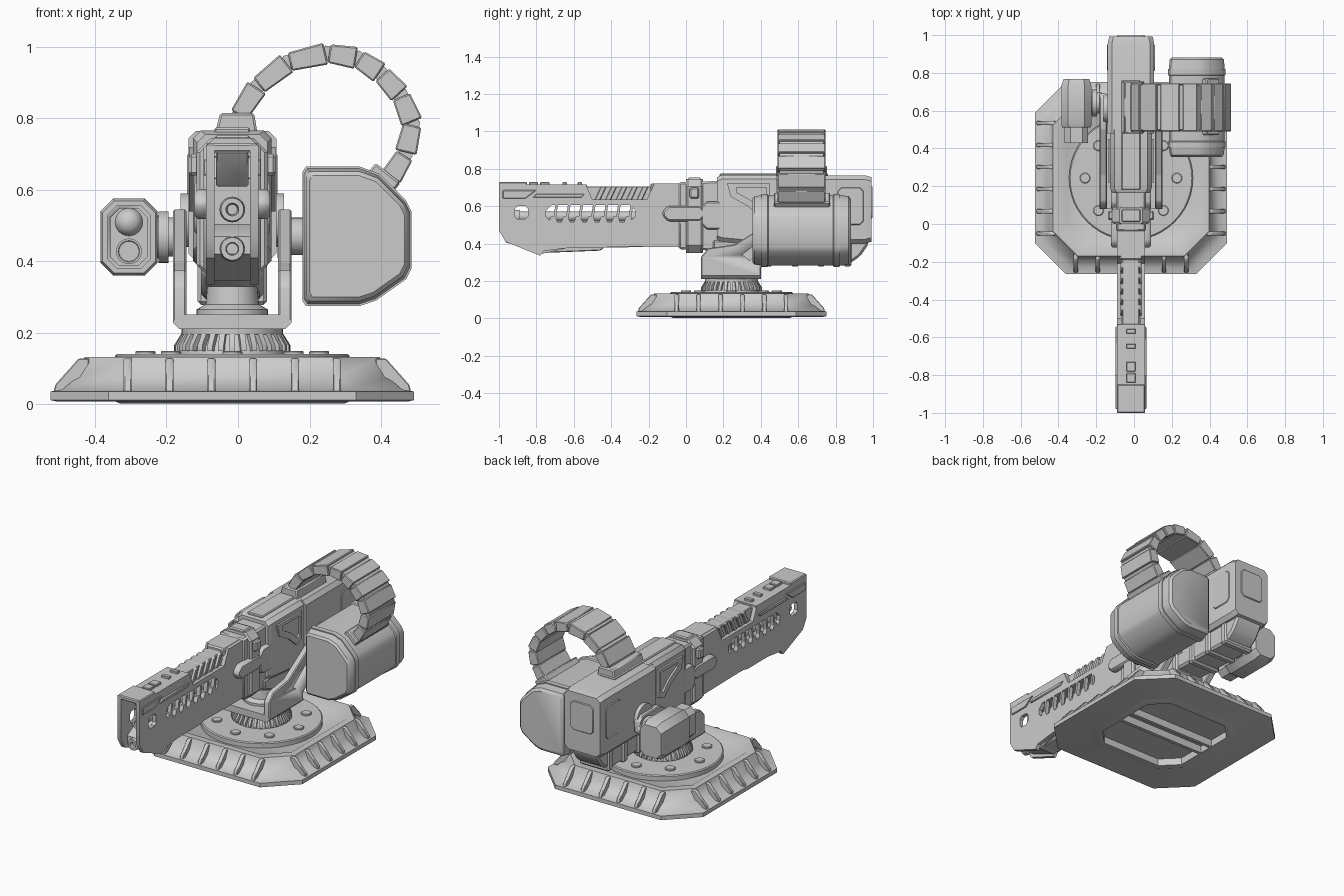
import bpy, bmesh, math
from mathutils import Matrix, Vector

cube = bpy.data.objects.get("Cube")
if cube:
    bpy.data.objects.remove(cube)

grey = bpy.data.materials.new("light_grey")
grey.use_nodes = True
grey.diffuse_color = (0.6, 0.6, 0.6, 1)
grey.node_tree.nodes["Principled BSDF"].inputs["Base Color"].default_value = (0.6, 0.6, 0.6, 1)
CX, CY = -0.016, 0.243      # turret axis


def place(axis, t, u, v):
    return {"x": (t, u, v), "y": (u, t, v), "z": (u, v, t)}[axis]


def loft(name, axis, rings, bevel=0, matrix=None):
    """Skin closed rings (t, points) along an axis and cap both ends."""
    bm = bmesh.new()
    loops = [[bm.verts.new(place(axis, t, u, v)) for u, v in pts] for t, pts in rings]
    n = len(loops[0])
    for a, b in zip(loops, loops[1:]):
        for i in range(n):
            j = (i + 1) % n
            bm.faces.new((a[i], a[j], b[j], b[i]))
    bm.faces.new(loops[0])
    bm.faces.new(loops[-1])
    bmesh.ops.recalc_face_normals(bm, faces=bm.faces)
    if bevel:
        bmesh.ops.bevel(bm, geom=list(bm.edges), offset=bevel, segments=1,
                        affect="EDGES", clamp_overlap=True)
    if matrix:
        bm.transform(matrix)
    me = bpy.data.meshes.new(name)
    bm.to_mesh(me)
    bm.free()
    me.shade_smooth()
    me.set_sharp_from_angle(angle=math.radians(35))
    me.materials.append(grey)
    ob = bpy.data.objects.new(name, me)
    bpy.context.collection.objects.link(ob)
    return ob


def prism(name, axis, pts, lo, hi, bevel=0, matrix=None):
    return loft(name, axis, [(lo, pts), (hi, pts)], bevel, matrix)


def mid(name, pts, half, bevel=0):
    """Side profile (y, z) widened evenly about the gun's centre plane."""
    return prism(name, "x", pts, CX - half, CX + half, bevel)


def rect(a, b, c, d):
    return [(a, c), (b, c), (b, d), (a, d)]


def octagon(u, v, hu, hv, c):
    return [(u - hu, v - hv + c), (u - hu + c, v - hv), (u + hu - c, v - hv), (u + hu, v - hv + c),
            (u + hu, v + hv - c), (u + hu - c, v + hv), (u - hu + c, v + hv), (u - hu, v + hv - c)]


def turned(name, axis, u, v, profile, n=32):
    ang = [2 * math.pi * i / n for i in range(n)]
    return loft(name, axis, [(t, [(u + r * math.cos(a), v + r * math.sin(a)) for a in ang])
                             for t, r in profile])


def cut(ob, cutters):
    for c in cutters:
        m = ob.modifiers.new("cut", "BOOLEAN")
        m.operation, m.solver, m.object = "DIFFERENCE", "EXACT", c
        c.hide_render = True
    dg = bpy.context.evaluated_depsgraph_get()
    me = bpy.data.meshes.new_from_object(ob.evaluated_get(dg))
    ob.modifiers.clear()
    ob.data = me
    for c in cutters:
        bpy.data.objects.remove(c)


# Base: chamfered square with hollow underside, concave wall and sunken top
base = [(.045, .285), (.003, .285), (.003, .315), (.014, .34), (.008, .49), (.012, .508), (.036, .508),
        (.042, .475), (.075, .435), (.132, .413), (.132, .375), (.11, .34)]
loft("base", "z", [(z, octagon(CX, CY, h, h, h * 0.32)) for z, h in base])
for y in (0.2, 0.29):
    prism("underside_rail", "z", rect(CX - .285, CX + .285, y, y + .02), 0.002, 0.05)

# Wedge ribs on all four sides
rib = [(-.40, .03), (-.50, .034), (-.495, .055), (-.43, .128), (-.40, .128)]
for side in range(4):
    spin = Matrix.Translation((CX, CY, 0)) @ Matrix.Rotation(side * math.pi / 2, 4, "Z")
    for i in range(6):
        x = (i - 2.5) * 0.117
        prism("base_rib", "x", rib, x - .011, x + .011, 0.003, spin)

# Turntable, bolts and fluted collar
turned("turntable", "z", CX, CY, [(.1, .328), (.136, .328), (.141, .322)], 48)
for i in range(8):
    a = i * math.pi / 4
    turned("turntable_bolt", "z", CX + .243 * math.cos(a), CY + .243 * math.sin(a),
           [(.13, .028), (.147, .028), (.15, .024)], 16)
turned("collar", "z", CX, CY, [(.13, .15), (.16, .148), (.195, .125), (.195, .142), (.215, .142)], 40)
for i in range(32):
    spin = Matrix.Translation((CX, CY, 0)) @ Matrix.Rotation(i * math.pi / 16, 4, "Z")
    prism("collar_flute", "y", [(.12, .15), (.163, .15), (.163, .165), (.143, .197), (.12, .197)],
          -.008, .008, 0, spin)

# Yoke with slotted arms leaning back
prism("yoke_floor", "y", octagon(CX, .231, .166, .02, .018), .08, .40)
turned("yoke_boss", "z", CX, CY, [(.24, .1), (.265, .1), (.28, .075), (.33, .07)])
arm = [(.08, .225), (.40, .225), (.40, .27), (.57, .42), (.69, .45), (.69, .52), (.66, .545),
       (.50, .545), (.26, .395), (.12, .375), (.08, .33)]
slot = [(.30, .34), (.34, .31), (.51, .445), (.50, .49)]
for s in (-1, 1):
    a, b = sorted((CX + s * .128, CX + s * .166))
    ob = prism("yoke_arm", "x", arm, a, b, 0.005)
    cut(ob, [prism("slot_cutter", "x", slot, a - .1, b + .1)])
    c, d = sorted((CX + s * .09, CX + s * .145))
    turned("trunnion", "x", .61, .515, [(c, .075), (d, .075)])

# Rear body with chamfered top corners, plus stepped front
def body_section(w, low, high, c=.022):
    return octagon(CX, (low + high) / 2, w, (high - low) / 2, c)

loft("rear_body", "y", [(.48, body_section(.123, .40, .765)), (.955, body_section(.123, .40, .765)),
                        (.992, body_section(.115, .41, .755))])
loft("front_body", "y", [(.165, body_section(.098, .42, .755)), (.19, body_section(.11, .41, .766)),
                         (.50, body_section(.11, .38, .766))])
prism("rear_panel", "y", octagon(CX, .62, .075, .085, .018), .985, .998, .003)
mid("top_spine", rect(.18, .76, .75, .774), .05, .005)
mid("lower_body", [(.14, .42), (.14, .36), (.30, .30), (.86, .285), (.93, .33), (.975, .395), (.975, .43)],
    .088, .012)
for y in (.42, .56, .70, .84):
    mid("lower_clamp", rect(y, y + .045, .278, .42), .097, .01)
frame = [(.22, .72), (.45, .72), (.45, .56), (.40, .54), (.33, .60), (.24, .65)]
opening = [(.27, .70), (.43, .70), (.43, .59), (.41, .575), (.35, .63), (.27, .675)]
for s in (-1, 1):
    a, b = sorted((CX + s * .10, CX + s * .121))
    ob = prism("side_frame", "x", frame, a, b)
    cut(ob, [prism("frame_cutter", "x", opening, a - .1, b + .1)])
    a, b = sorted((CX + s * .115, CX + s * .127))
    prism("rear_side_panel", "x", octagon(.88, .60, .07, .10, .02), a, b, .004)

# Receiver, clamp band and side pods
mid("receiver", [(-.04, .37), (.2, .36), (.2, .735), (-.04, .728)], .08, .01)
loft("clamp_band", "y", [(t, body_section(w, .35, .745, .04))
                         for t, w in ((.0, .09), (.01, .1), (.08, .1), (.09, .09))])
mid("band_latch", rect(.01, .08, .72, .752), .05, .006)
for s in (-1, 1):
    a, b = sorted((CX + s * .06, CX + s * .106))
    prism("side_pod", "x", octagon(-.01, .56, .115, .042, .03), a, b, .01)
    prism("side_plate", "x", octagon(.165, .55, .085, .075, .03), a, b, .008)
    a, b = sorted((CX + s * .09, CX + s * .122))
    prism("band_clip", "x", rect(.02, .07, .64, .70), a, b, .008)

# Barrel: two pierced cheek plates around a hollow core
cheek = [(-1, .725), (-1, .47), (-.965, .41), (-.78, .335), (-.76, .36), (-.64, .375), (-.45, .375),
         (-.40, .385), (0, .38), (0, .72), (-.17, .72), (-.21, .635), (-.5, .635), (-.535, .715), (-.85, .715)]
for s in (-1, 1):
    a, b = sorted((CX + s * .05, CX + s * .073))
    ob = prism("barrel_cheek", "x", cheek, a, b)
    cut(ob, [prism("port_cutter", "x", octagon(y, z, hy, hz, c), a - .1, b + .1)
             for y, z, hy, hz, c in ((-.88, .565, .035, .035, .015), (-.51, .56, .24, .045, .03))])
    for i in range(7):      # wavy teeth and bars inside the long port
        y = -.71 + i * .067
        prism("port_tooth", "x", [(y - .025, .51), (y + .025, .51), (y + .012, .545), (y - .012, .545)], a, b)
        prism("port_bar", "x", [(y, .53), (y + .014, .53), (y + .026, .61), (y + .012, .61)], a, b)
    a, b = sorted((CX + s * .068, CX + s * .081))
    prism("cheek_rail", "x", [(-.82, .645), (-.56, .645), (-.54, .665), (-.80, .665)], a, b, .003)
    prism("muzzle_plate", "x", [(-.98, .64), (-.86, .64), (-.80, .685), (-.98, .685)], a, b, .003)
mid("barrel_floor", [(-.94, .42), (-.77, .345), (-.64, .375), (0, .385), (0, .505), (-.88, .505), (-.94, .47)], .052)
mid("barrel_roof", [(-.93, .705), (-.86, .61), (0, .61), (0, .705)], .045, .004)
mid("muzzle_bridge", rect(-1, -.85, .705, .729), .073, .005)
mid("barrel_deck", rect(-.86, -.53, .69, .715), .072, .003)
mid("belly_rail", [(-.76, .35), (-.46, .362), (-.42, .39), (-.76, .39)], .04, .004)
mid("rear_deck", rect(-.19, .0, .66, .722), .06, .008)
for y, length in ((-.84, .05), (-.78, .05), (-.66, .025), (-.58, .025)):
    mid("deck_block", rect(y, y + length, .71, .728), .025, .003)
for i in range(5):
    y = -.49 + i * .056
    mid("louvre", [(y, .63), (y + .03, .63), (y + .065, .705), (y + .035, .705)], .056, .004)
for z, start in ((.545, -.92), (.435, -.96)):
    turned("barrel_tube", "y", CX, z, [(0, .026), (start + .03, .026), (start + .03, .036), (start, .032),
                                       (start, .018), (start + .04, .014)], 20)

# Ammunition drum on the left, lofted from one rounded outline
outline = [(.18, .65), (.19, .665), (.34, .665), (.395, .645), (.47, .57), (.485, .54), (.485, .38),
           (.47, .35), (.385, .29), (.34, .275), (.19, .275), (.18, .29)]
def drum(scale):
    return [(.332 + (x - .332) * scale, .47 + (z - .47) * scale) for x, z in outline]
loft("ammo_drum", "y", [(y, drum(k)) for y, k in (
    (.355, .87), (.365, .93), (.405, .97), (.405, 1), (.435, 1), (.44, .965),
    (.785, .965), (.79, 1), (.82, 1), (.82, .97), (.87, .94), (.882, .86))])
turned("drum_axle", "x", .61, .47, [(.11, .06), (.15, .06), (.15, .052), (.20, .052)])

# Curved feed belt made of flat links
path = [Vector(p) for p in ((0, .805), (.055, .89), (.14, .957), (.25, .982), (.335, .968), (.40, .925),
                            (.455, .865), (.488, .785), (.468, .70), (.425, .63))]
for p, q in zip(path, path[1:]):
    d = (q - p).normalized()
    nrm = Vector((-d.y, d.x))
    p2, q2 = p + d * .005, q - d * .005
    prism("belt_link", "y", [p2 + nrm * .026, q2 + nrm * .031, q2 - nrm * .031, p2 - nrm * .026],
          .49, .745, .004)
    prism("belt_joint", "y", [p + nrm * .02 - d * .01, q + nrm * .02, q - nrm * .02, p - nrm * .02 - d * .01],
          .50, .735)
prism("belt_inlet", "y", [(-.065, .755), (.055, .755), (.045, .815), (-.05, .815)], .48, .755, .006)
prism("belt_outlet", "y", [(.36, .645), (.43, .59), (.455, .62), (.385, .675)], .47, .77, .006)

# Sensor pod on the right
SX, SZ = -.305, .468
loft("sensor_pod", "y", [(y, octagon(SX, SZ, .08 * k, .108 * k, .036 * k)) for y, k in (
    (.51, .93), (.525, 1), (.73, 1), (.768, .85))])
hood = prism("sensor_hood", "y", octagon(SX, SZ, .062, .09, .03), .43, .52)
cut(hood, [prism("hood_cutter", "y", octagon(SX, SZ, .052, .08, .026), .40, .47)])
turned("upper_lens", "y", SX, .51, [(.435, .006), (.44, .022), (.452, .034), (.475, .04)], 24)
turned("lower_lens", "y", SX, .428, [(.455, .028), (.45, .03), (.45, .036), (.475, .036)], 24)
turned("sensor_axle", "x", .64, .468, [(-.24, .06), (-.222, .06), (-.222, .072), (-.195, .072),
                                       (-.195, .055), (-.17, .055)])
